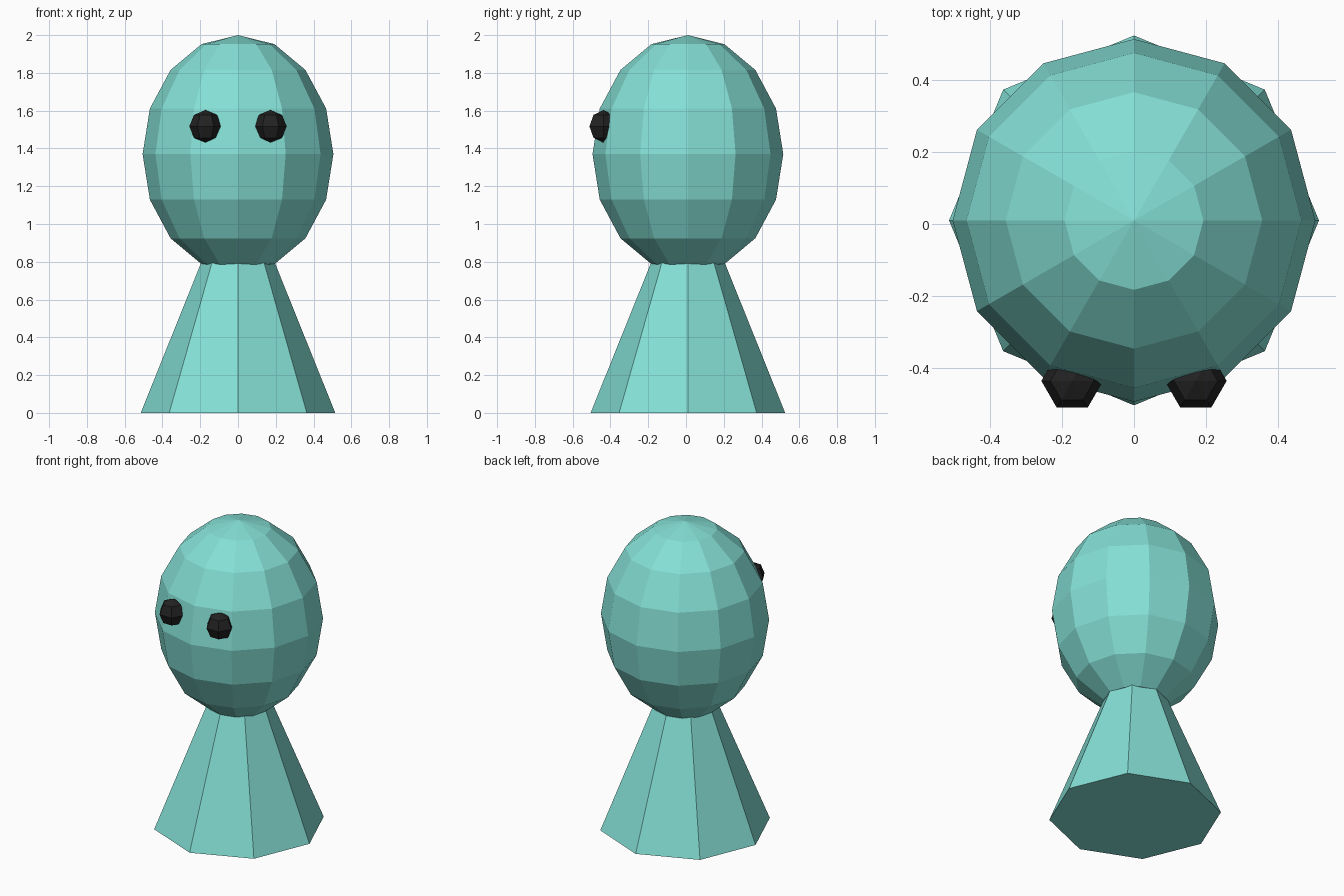
import bpy
from math import radians

cube = bpy.data.objects.get("Cube")
if cube:
    bpy.data.objects.remove(cube, do_unlink=True)


def make_material(name, color):
    mat = bpy.data.materials.new(name)
    mat.use_nodes = True
    mat.diffuse_color = color
    mat.node_tree.nodes["Principled BSDF"].inputs["Base Color"].default_value = color
    return mat


def finish(name, mat):
    obj = bpy.context.object
    obj.name = name
    obj.data.materials.append(mat)
    bpy.ops.object.shade_flat()
    return obj


teal = make_material("teal", (0.233, 0.745, 0.672, 1))
black = make_material("black", (0.016, 0.016, 0.016, 1))
CENTER_Y = 0.01

# Body: eight-sided cone whose tip is hidden in the head
height = 1.28
bpy.ops.mesh.primitive_cone_add(vertices=8, radius1=0.515, radius2=0, depth=height,
                                location=(0, CENTER_Y, height / 2))
finish("body", teal)

# Head: faceted egg
bpy.ops.mesh.primitive_uv_sphere_add(segments=12, ring_count=8, radius=1,
                                     location=(0, CENTER_Y, 1.37))
head = finish("head", teal)
head.scale = (0.505, 0.505, 0.63)

# Eyes: small faceted balls with a corner facing forward
for side, x in (("left", 0.172), ("right", -0.172)):
    bpy.ops.mesh.primitive_uv_sphere_add(segments=6, ring_count=4, radius=0.086,
                                         location=(x, -0.437, 1.517),
                                         rotation=(0, 0, radians(30)))
    finish(side + "_eye", black)
